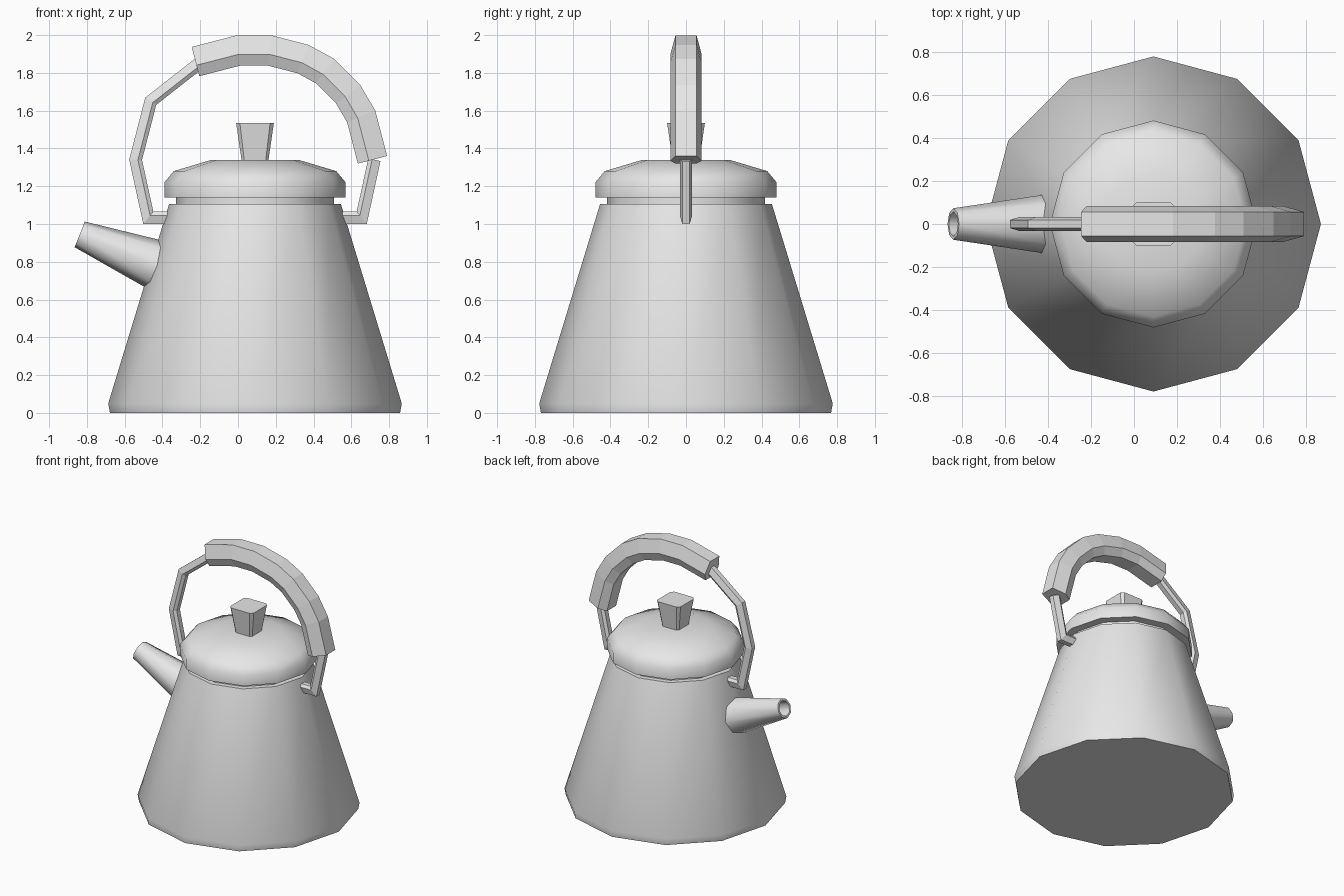
import bpy, bmesh, math
from mathutils import Matrix, Vector

cube = bpy.data.objects.get("Cube")
if cube:
    bpy.data.objects.remove(cube, do_unlink=True)

CX = 0.09   # axis of the pot, shifted to leave room for the spout

metal = bpy.data.materials.new("plain_grey")
metal.use_nodes = True
metal.diffuse_color = (0.8, 0.8, 0.8, 1)
metal.node_tree.nodes["Principled BSDF"].inputs["Base Color"].default_value = (0.8, 0.8, 0.8, 1)


def loft(name, rings, smooth=None):
    """Skin a list of equal-length closed rings and cap both ends."""
    bm = bmesh.new()
    loops = [[bm.verts.new(p) for p in ring] for ring in rings]
    n = len(loops[0])
    for a, b in zip(loops, loops[1:]):
        for i in range(n):
            j = (i + 1) % n
            bm.faces.new((a[i], a[j], b[j], b[i]))
    bm.faces.new(loops[0])
    bm.faces.new(loops[-1])
    bmesh.ops.recalc_face_normals(bm, faces=bm.faces)
    mesh = bpy.data.meshes.new(name)
    bm.to_mesh(mesh)
    bm.free()
    mesh.materials.append(metal)
    obj = bpy.data.objects.new(name, mesh)
    bpy.context.collection.objects.link(obj)
    if smooth:
        bpy.ops.object.select_all(action='DESELECT')
        obj.select_set(True)
        bpy.context.view_layer.objects.active = obj
        bpy.ops.object.shade_smooth_by_angle(angle=math.radians(smooth))
    return obj


def lathe(name, profile, sides, matrix):
    """Revolve (radius, height) points about the local z axis."""
    rings = []
    for r, z in profile:
        turn = [math.tau * i / sides for i in range(sides)]
        rings.append([matrix @ Vector((r * math.cos(t), r * math.sin(t), z)) for t in turn])
    return loft(name, rings, 50)


def sweep(name, path, section):
    """Sweep (width, outward) points along an x-z path with mitred corners."""
    pts = [Vector(p) for p in path]
    dirs = [(b - a).normalized() for a, b in zip(pts, pts[1:])]
    rings = []
    for i, p in enumerate(pts):
        d0, d1 = dirs[max(i - 1, 0)], dirs[min(i, len(dirs) - 1)]
        t = (d0 + d1).normalized()
        out = Vector((-t.y, t.x)) / t.dot(d1)
        rings.append([(p.x + out.x * o, w, p.y + out.y * o) for w, o in section])
    return loft(name, rings)


def hexagon(flat, wide, top, mid, bottom):
    return [(-flat, top), (flat, top), (wide, mid),
            (flat, bottom), (-flat, bottom), (-wide, mid)]


# Pot and lid
axis = Matrix.Translation((CX, 0, 0))
lathe("pot_body", [(0.768, 0), (0.777, 0.05), (0.455, 1.105), (0.417, 1.105), (0.417, 1.15)], 12, axis)
lathe("lid", [(0.48, 1.14), (0.48, 1.22), (0.43, 1.28), (0.23, 1.34)], 12, axis)

# Lid knob: flared square with cut corners
knob = []
for half, z in ((0.07, 1.33), (0.1, 1.535)):
    c = half * 0.8
    knob.append([(CX + x, y, z) for x, y in (
        (half, -c), (half, c), (c, half), (-c, half),
        (-half, c), (-half, -c), (-c, -half), (c, -half))])
loft("lid_knob", knob)

# Spout: tapered tube with a hollow mouth
tip = Vector((-0.838, 0, 0.945))
heading = Vector((-0.93, 0, 0.37)).normalized()
place = Matrix.Translation(tip) @ heading.to_track_quat('Z', 'Y').to_matrix().to_4x4()
lathe("spout", [(0.137, -0.46), (0.073, 0), (0.057, 0), (0.085, -0.3)], 8, place)

# Handle wires: the left one is the short mirrored lower part
wire = hexagon(0.019, 0.033, 0.033, -0.012, -0.033)
side = [(-0.37, 1.033), (-0.475, 1.033), (-0.542, 1.34), (-0.462, 1.65), (-0.2, 1.855)]
sweep("right_handle_wire", side, wire)
lower = [(2 * CX - x, z) for x, z in side[:3]]
sweep("left_handle_wire", lower[::-1], wire)

# Handle grip
grip_path = [(-0.225, 1.86), (0, 1.918), (0.17, 1.918), (0.345, 1.873),
             (0.46, 1.81), (0.583, 1.687), (0.652, 1.57), (0.712, 1.34)]
sweep("handle_grip", grip_path, hexagon(0.056, 0.083, 0.08, -0.02, -0.08))
